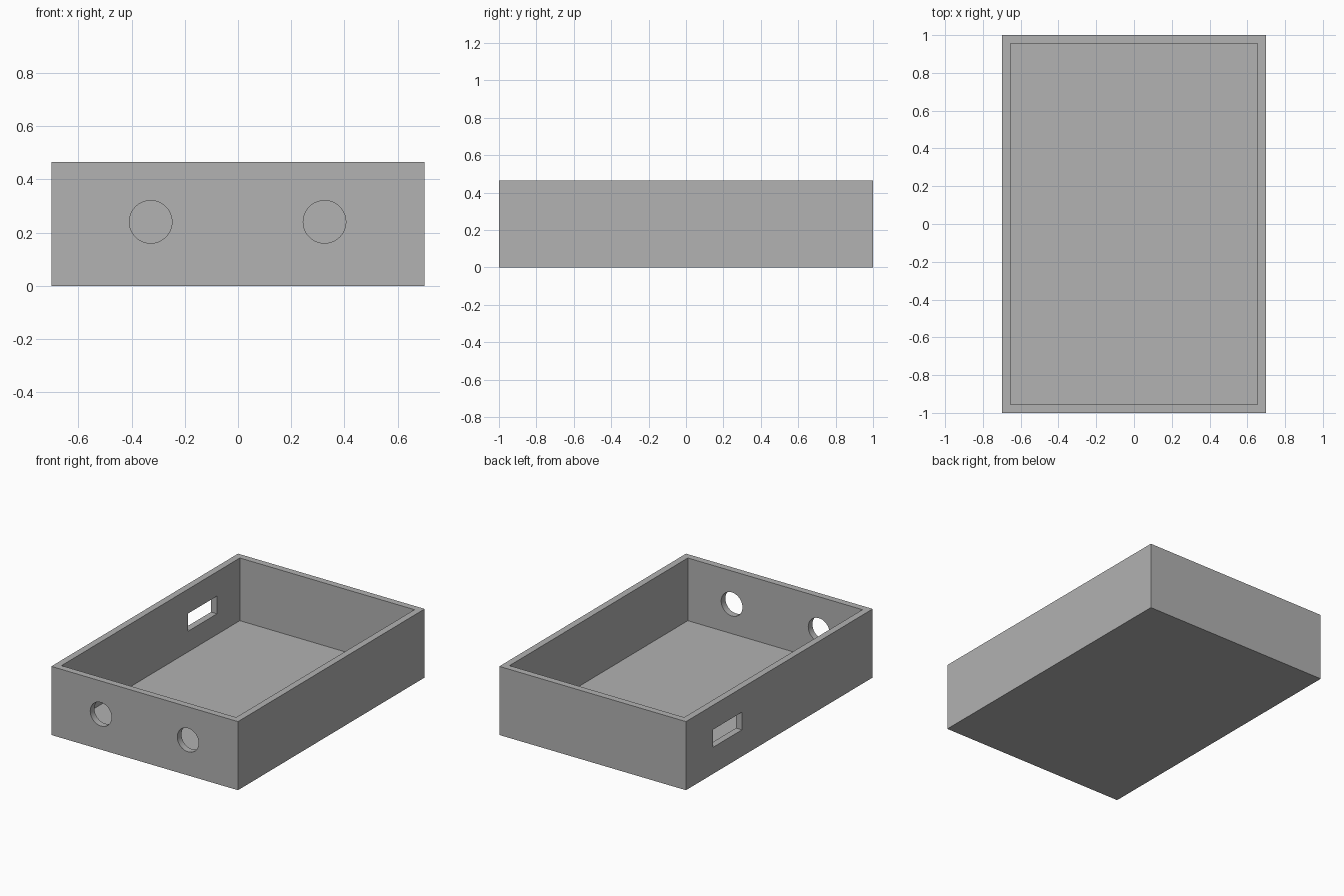
import bpy
import math

start_cube = bpy.data.objects.get("Cube")
if start_cube:
    bpy.data.objects.remove(start_cube, do_unlink=True)

WIDTH, LENGTH, HEIGHT = 1.40, 2.0, 0.465
WALL, FLOOR = 0.045, 0.04
HOLE_Z = 0.24

grey = bpy.data.materials.new("plain grey")
grey.use_nodes = True
colour = (0.445, 0.445, 0.445, 1)
grey.diffuse_color = colour
grey.node_tree.nodes["Principled BSDF"].inputs["Base Color"].default_value = colour


def box(name, size, centre):
    bpy.ops.mesh.primitive_cube_add(size=1, location=centre)
    ob = bpy.context.object
    ob.name = name
    ob.scale = size
    bpy.ops.object.transform_apply(location=True, rotation=True, scale=True)
    ob.data.materials.append(grey)
    return ob


def cut(target, cutter):
    """Subtract the cutter, then discard it."""
    cutter.hide_render = True
    mod = target.modifiers.new("cut", "BOOLEAN")
    mod.operation = "DIFFERENCE"
    mod.solver = "EXACT"
    mod.object = cutter
    bpy.context.view_layer.objects.active = target
    bpy.ops.object.modifier_apply(modifier=mod.name)
    bpy.data.objects.remove(cutter, do_unlink=True)


# Open tray: solid block with the inside hollowed out
tray = box("open_box", (WIDTH, LENGTH, HEIGHT), (0, 0, HEIGHT / 2))
cut(tray, box("cavity_cutter", (WIDTH - 2 * WALL, LENGTH - 2 * WALL, HEIGHT),
              (0, 0, FLOOR + HEIGHT / 2)))

# Two round holes through the front wall
for x in (-0.328, 0.325):
    bpy.ops.mesh.primitive_cylinder_add(
        vertices=64, radius=0.08, depth=0.2,
        location=(x, -LENGTH / 2 + WALL / 2, HOLE_Z), rotation=(math.pi / 2, 0, 0))
    hole = bpy.context.object
    hole.name = "round_hole_cutter"
    hole.data.materials.append(grey)
    cut(tray, hole)

# Rectangular slot through the right wall, towards the back
cut(tray, box("slot_cutter", (0.2, 0.31, 0.12), (-WIDTH / 2 + WALL / 2, 0.555, HOLE_Z)))

# Smooth hole rims, crisp edges elsewhere
bpy.ops.object.select_all(action="DESELECT")
tray.select_set(True)
bpy.context.view_layer.objects.active = tray
bpy.ops.object.shade_smooth_by_angle(angle=math.radians(30))
